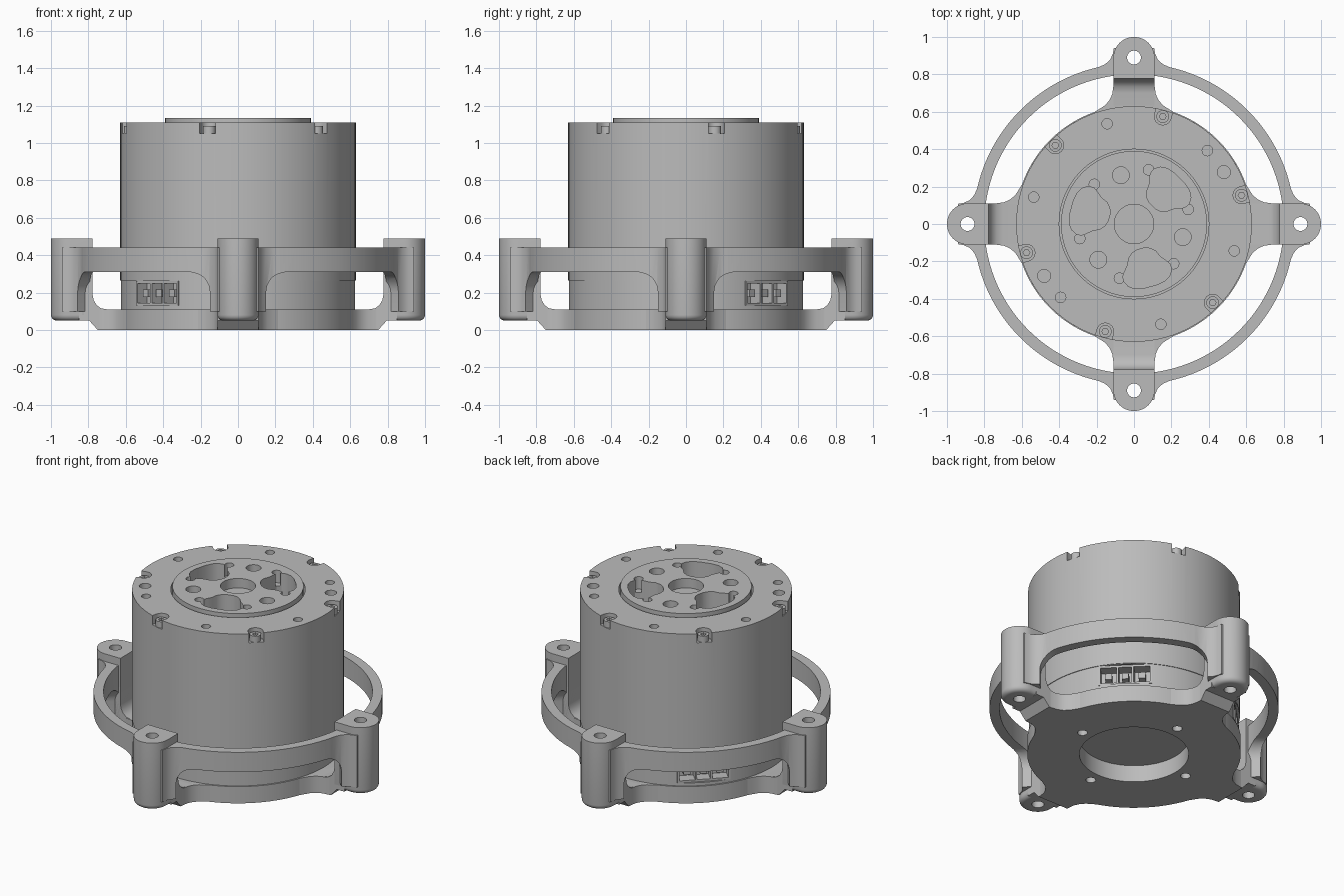
import bpy, bmesh
from math import cos, sin, pi, radians
from mathutils import Matrix

if "Cube" in bpy.data.objects:
    bpy.data.objects.remove(bpy.data.objects["Cube"])

grey = bpy.data.materials.new("machined_grey")
grey.use_nodes = True
COLOUR = (0.5, 0.5, 0.5, 1)
grey.diffuse_color = COLOUR
grey.node_tree.nodes["Principled BSDF"].inputs["Base Color"].default_value = COLOUR

QUARTERS = (0, 90, 180, 270)


def turn(deg):
    return Matrix.Rotation(radians(deg), 4, "Z")


def circle(radius, x=0, y=0, n=24):
    return [(x + radius * cos(2 * pi * i / n), y + radius * sin(2 * pi * i / n)) for i in range(n)]


def polar_circle(radius, dist, deg, n=20):
    return circle(radius, dist * cos(radians(deg)), dist * sin(radians(deg)), n)


def rect(x0, x1, y0, y1):
    return [(x0, y0), (x1, y0), (x1, y1), (x0, y1)]


def mirrored(half):
    return half + [(x, -y) for x, y in reversed(half)]


def prism(bm, pts, lo, hi, deg=0, side=False):
    """Extrude an outline upward, or sideways when it is an (r, z) outline."""
    def place(p, h):
        return turn(deg) @ Matrix.Translation((p[0], h, p[1]) if side else (p[0], p[1], h))
    low = [bm.verts.new(place(p, lo).translation) for p in pts]
    top = [bm.verts.new(place(p, hi).translation) for p in pts]
    faces = [bm.faces.new(low), bm.faces.new(top)]
    n = len(pts)
    for i in range(n):
        j = (i + 1) % n
        faces.append(bm.faces.new((low[i], low[j], top[j], top[i])))
    bmesh.ops.recalc_face_normals(bm, faces=faces)


def lathe(bm, profile, n=96):
    """Revolve a closed (r, z) profile."""
    rings = [[bm.verts.new((r * cos(2 * pi * i / n), r * sin(2 * pi * i / n), z))
              for r, z in profile] for i in range(n)]
    m, faces = len(profile), []
    for i in range(n):
        a, b = rings[i], rings[(i + 1) % n]
        for k in range(m):
            faces.append(bm.faces.new((a[k], a[(k + 1) % m], b[(k + 1) % m], b[k])))
    bmesh.ops.recalc_face_normals(bm, faces=faces)


def to_object(name, bm):
    mesh = bpy.data.meshes.new(name)
    bm.to_mesh(mesh)
    bm.free()
    mesh.materials.append(grey)
    obj = bpy.data.objects.new(name, mesh)
    bpy.context.scene.collection.objects.link(obj)
    return obj


def finish(name, bm, cut=None):
    """Make the part, subtract its cutter and shade it."""
    obj = to_object(name, bm)
    if cut:
        cutter = to_object(name + "_cutter", cut)
        cutter.hide_render = True
        mod = obj.modifiers.new("cut", "BOOLEAN")
        mod.operation, mod.object = "DIFFERENCE", cutter
        mod.solver, mod.use_self = "EXACT", True
        deps = bpy.context.evaluated_depsgraph_get()
        result = bpy.data.meshes.new_from_object(obj.evaluated_get(deps))
        obj.modifiers.clear()
        obj.data = result
        bpy.data.objects.remove(cutter)
    bpy.ops.object.select_all(action="DESELECT")
    obj.select_set(True)
    bpy.context.view_layer.objects.active = obj
    bpy.ops.object.shade_smooth_by_angle(angle=radians(30))
    return obj


# Main housing with hub pocket, rim notches and screw holes
body, cut = bmesh.new(), bmesh.new()
prism(body, circle(0.63, n=96), 0.265, 1.11)
prism(cut, circle(0.4, n=96), 0.9, 1.2)
notch = [(0.595 + 0.045 * cos(a), 0.045 * sin(a)) for a in (pi / 2 + pi * i / 10 for i in range(11))]
notch += [(0.7, -0.045), (0.7, 0.045)]
for k in range(6):
    prism(cut, notch, 1.05, 1.2, 15 + 60 * k)
    prism(cut, polar_circle(0.028, 0.555, 45 + 60 * k), 1.05, 1.2)
for deg in (30, 210):
    prism(cut, polar_circle(0.035, 0.555, deg), 1.05, 1.2)
finish("housing", body, cut)

# Rim screws
screws, cut = bmesh.new(), bmesh.new()
for k in range(6):
    prism(screws, polar_circle(0.034, 0.595, 15 + 60 * k), 1.04, 1.09)
    prism(cut, polar_circle(0.018, 0.595, 15 + 60 * k, 6), 1.065, 1.2)
finish("rim_screws", screws, cut)

# Output hub with lobed windows
hub, cut = bmesh.new(), bmesh.new()
prism(hub, circle(0.39, n=96), 0.9, 1.132)
prism(cut, circle(0.105, n=40), 1.07, 1.2)
lobe = mirrored([(0.345, 0.04), (0.335, 0.085), (0.315, 0.115), (0.285, 0.132), (0.255, 0.13),
                 (0.23, 0.112), (0.205, 0.09), (0.17, 0.075), (0.148, 0.05), (0.138, 0.02)][::-1])
for k in range(3):
    prism(cut, lobe, 0.96, 1.2, 45 + 120 * k)
    prism(cut, polar_circle(0.045, 0.27, 105 + 120 * k), 1.05, 1.2)
for k in range(6):
    prism(cut, polar_circle(0.028, 0.3, 15 + 60 * k), 1.05, 1.2)
finish("output_hub", hub, cut)

# Lower housing with three socket pockets
lower, cut = bmesh.new(), bmesh.new()
prism(lower, circle(0.626, n=96), 0.11, 0.266)
SOCKETS = (45, 135, 225)
for deg in SOCKETS:
    prism(cut, rect(0.5, 0.7, -0.16, 0.16), 0.13, 0.262, deg)
finish("lower_housing", lower, cut)

# Socket shells and contacts
sockets = bmesh.new()
for deg in SOCKETS:
    prism(sockets, rect(0.49, 0.54, -0.16, 0.16), 0.13, 0.262, deg)
    for z in (0.13, 0.248):
        prism(sockets, rect(0.5, 0.612, -0.16, 0.16), z, z + 0.014, deg)
    for y in (-0.16, -0.052, 0.04, 0.148):
        prism(sockets, rect(0.5, 0.612, y, y + 0.012), 0.131, 0.261, deg)
    for y in (-0.1, 0, 0.1):
        prism(sockets, rect(0.5, 0.6, y - 0.02, y + 0.02), 0.175, 0.215, deg)
finish("sockets", sockets)

# Base plate
plate, cut = bmesh.new(), bmesh.new()
lathe(plate, [(0.325, 0), (0.635, 0), (0.635, 0.11), (0.325, 0.11)])
for deg in QUARTERS:
    prism(cut, polar_circle(0.03, 0.4, deg), -0.1, 0.2)
finish("base_plate", plate, cut)

# Arms blending the plate into the posts
arms = bmesh.new()
arm_side = [(0.5, 0), (0.75, 0), (0.795, 0.05), (0.85, 0.05), (0.85, 0.3), (0.778, 0.3), (0.778, 0.19),
            (0.772, 0.16), (0.757, 0.134), (0.733, 0.116), (0.7, 0.11), (0.5, 0.11)]
arm_flare = mirrored([(0.55, 0.22), (0.594, 0.22), (0.612, 0.19), (0.632, 0.158),
                      (0.66, 0.132), (0.695, 0.116), (0.74, 0.11)])
for deg in QUARTERS:
    prism(arms, arm_side, -0.11, 0.11, deg, side=True)
    prism(arms, arm_flare, 0, 0.11, deg)
finish("base_arms", arms)

# Mounting posts
posts, cut = bmesh.new(), bmesh.new()
post = [(0.778, -0.11)] + [(0.89 + 0.11 * cos(a), 0.11 * sin(a))
                           for a in (pi * i / 24 - pi / 2 for i in range(25))] + [(0.778, 0.11)]
for deg in QUARTERS:
    prism(posts, post, 0.05, 0.49, deg)
    prism(cut, circle(0.037, 0.89), -0.1, 0.6, deg)
bottom = [e for e in posts.edges if all(v.co.z < 0.06 for v in e.verts)]
bmesh.ops.bevel(posts, geom=bottom, offset=0.03, segments=4, profile=0.5, affect="EDGES")
finish("mounting_posts", posts, cut)

# Guard ring, arched between the posts
ring, cut = bmesh.new(), bmesh.new()
lathe(ring, [(0.8, 0.1), (0.86, 0.1), (0.86, 0.44), (0.8, 0.44)], 120)
flare = [(0.805, 0.06), (0.805, 0.2), (0.83, 0.225), (0.84, 0.185), (0.856, 0.152),
         (0.88, 0.127), (0.91, 0.113), (0.94, 0.108), (0.94, 0.06)]
arch = [(-0.5, -0.1), (0.5, -0.1)]
arch += [(0.39 + 0.11 * cos(a), 0.2 + 0.11 * sin(a)) for a in (pi * i / 16 for i in range(9))]
arch += [(-0.39 + 0.11 * cos(a), 0.2 + 0.11 * sin(a)) for a in (pi * i / 16 for i in range(8, 17))]
for deg in QUARTERS:
    prism(ring, flare, 0.1, 0.44, deg)
    prism(ring, [(x, -y) for x, y in flare], 0.1, 0.44, deg)
    prism(cut, arch, 0.5, 1.1, deg + 45, side=True)
    prism(cut, circle(0.037, 0.89), -0.2, 0.6, deg)
finish("guard_ring", ring, cut)
